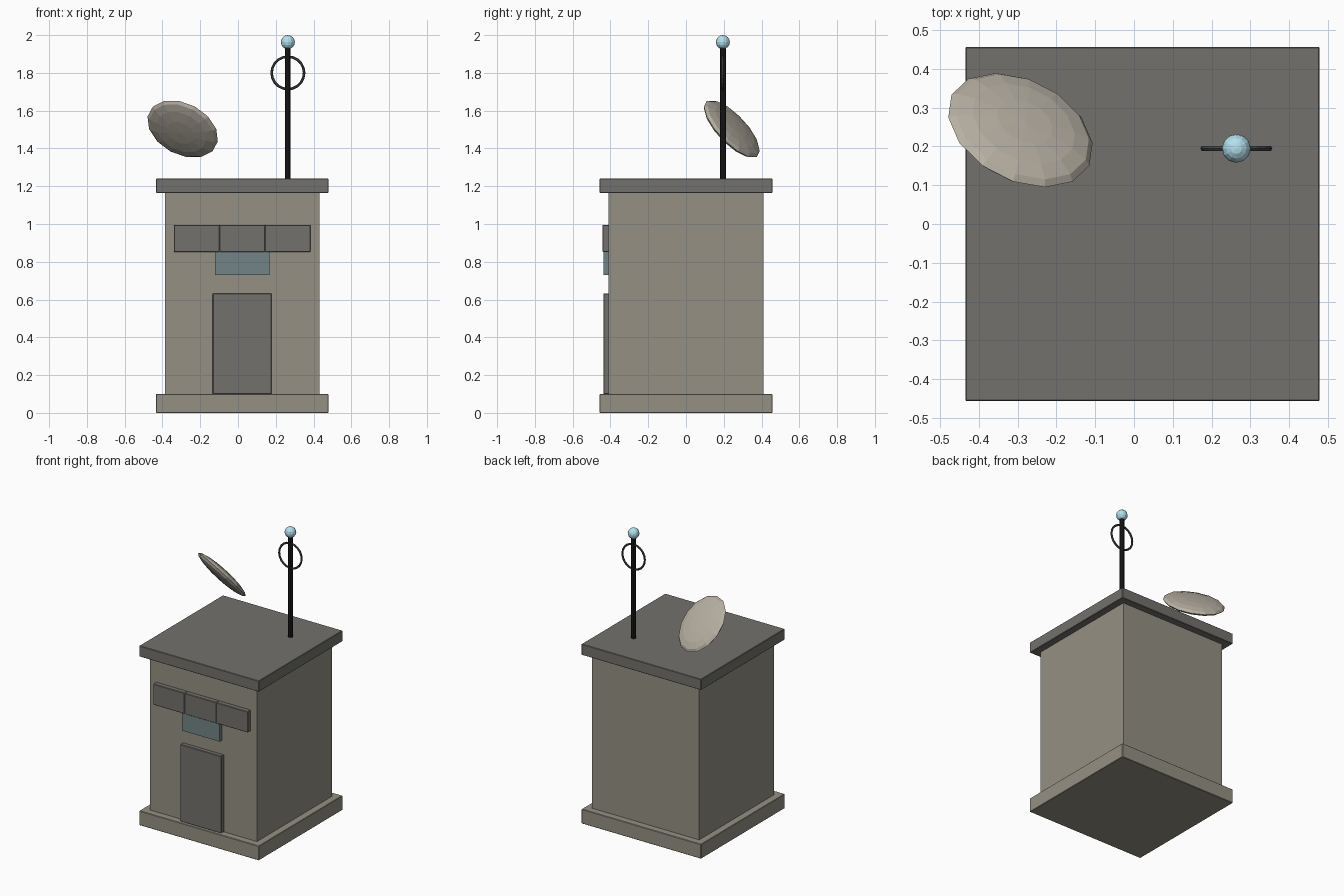
import bpy
import math

if "Cube" in bpy.data.objects:
    bpy.data.objects.remove(bpy.data.objects["Cube"])

CX = 0.022  # centre line of the building


def material(name, rgb):
    m = bpy.data.materials.new(name)
    m.diffuse_color = (*rgb, 1)
    m.use_nodes = True
    m.node_tree.nodes["Principled BSDF"].inputs["Base Color"].default_value = m.diffuse_color
    return m


WALL = material("wall", (0.30, 0.28, 0.23))
TRIM = material("trim", (0.17, 0.165, 0.15))
DISH = material("dish", (0.48, 0.44, 0.37))
BLACK = material("black", (0.012, 0.012, 0.012))
METAL = material("dark_metal", (0.06, 0.06, 0.06))
GLASS = material("glass", (0.17, 0.23, 0.24))
LAMP = material("lamp", (0.45, 0.75, 0.85))


def finish(name, mat):
    ob = bpy.context.object
    ob.name = name
    ob.data.materials.append(mat)
    return ob


def box(name, x, y, z, mat, bevel=0.003):
    """Box from (min, max) ranges with a fine edge bevel."""
    bpy.ops.mesh.primitive_cube_add(size=1, location=[sum(r) / 2 for r in (x, y, z)])
    ob = finish(name, mat)
    ob.scale = [r[1] - r[0] for r in (x, y, z)]
    bpy.ops.object.transform_apply(location=False, rotation=False, scale=True)
    if bevel:
        mod = ob.modifiers.new("bevel", "BEVEL")
        mod.width, mod.segments = bevel, 1
    return ob


def around(half, c=CX):
    return (c - half, c + half)


# Building
box("base", around(0.457), around(0.457, 0), (0, 0.10), WALL)
box("body", around(0.409), around(0.409, 0), (0.10, 1.165), WALL, 0)
box("roof", around(0.457), around(0.457, 0), (1.165, 1.24), TRIM)

# Front details
box("door", around(0.156), (-0.438, -0.40), (0.10, 0.632), TRIM)
box("window", around(0.144), (-0.437, -0.40), (0.73, 0.87), GLASS, 0)
for i in range(3):
    box(f"awning_panel_{i + 1}", around(0.1205, CX + (i - 1) * 0.241),
        (-0.442, -0.40), (0.852, 0.996), TRIM)

# Mast with ring and lamp
MX, MY = 0.264, 0.195
bpy.ops.mesh.primitive_cylinder_add(vertices=10, radius=0.016, depth=0.72,
                                    location=(MX, MY, 1.59))
finish("mast", BLACK)
bpy.ops.mesh.primitive_torus_add(major_radius=0.086, minor_radius=0.007,
                                 major_segments=20, minor_segments=6,
                                 location=(MX, MY, 1.80),
                                 rotation=(math.pi / 2, 0, 0))
finish("mast_ring", METAL)
bpy.ops.mesh.primitive_uv_sphere_add(segments=12, ring_count=8, radius=0.037,
                                     location=(MX, MY, 1.963))
finish("mast_lamp", LAMP)

# Tilted lens-shaped dish floating above the roof
bpy.ops.mesh.primitive_uv_sphere_add(segments=14, ring_count=8, radius=0.2,
                                     location=(-0.293, 0.242, 1.503))
dish = finish("dish", DISH)
dish.scale.z = 0.175
dish.rotation_euler = (math.radians(-42.6), math.radians(28.2), 0)
